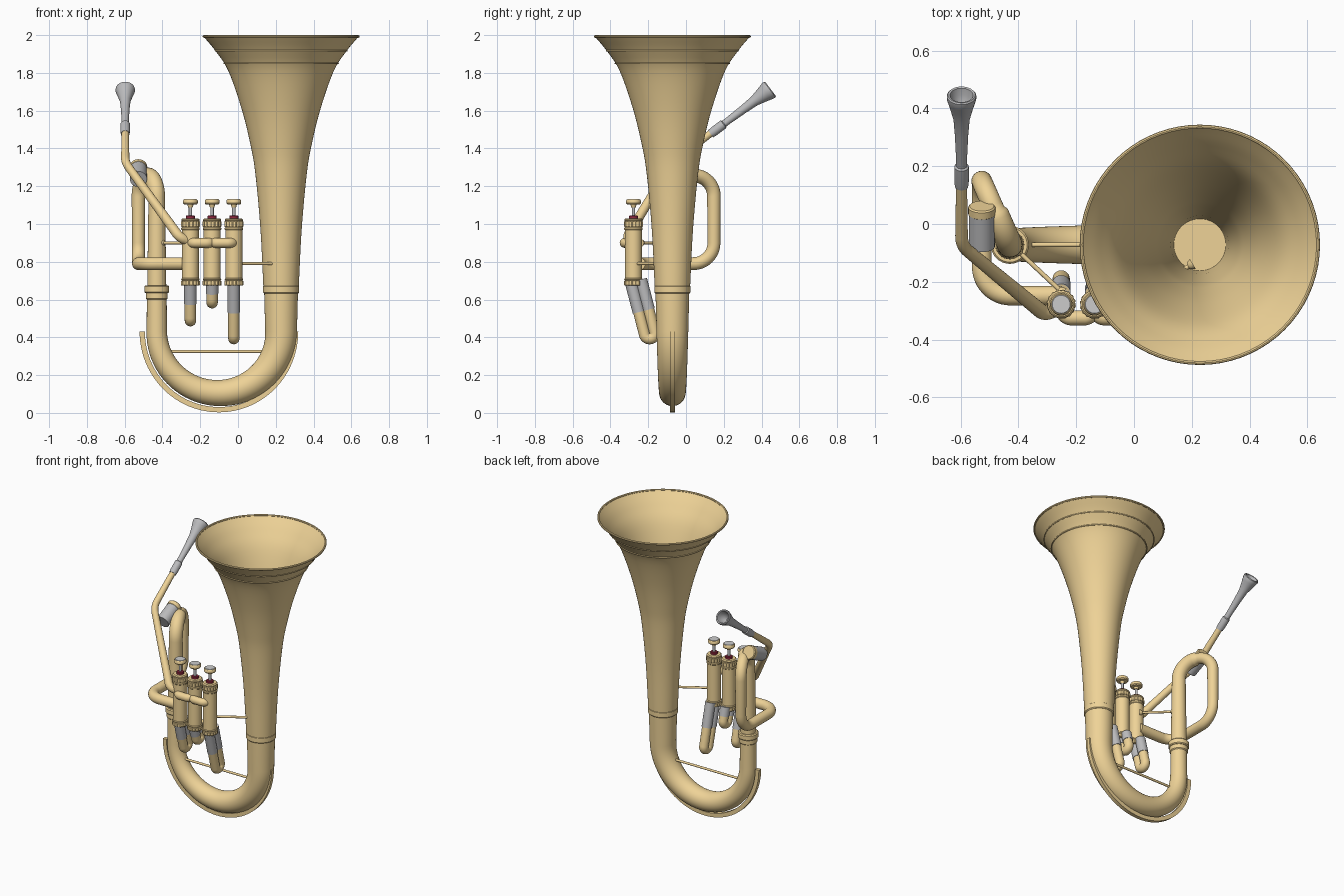
import bpy, bmesh, math
from mathutils import Vector as V

if "Cube" in bpy.data.objects:
    bpy.data.objects.remove(bpy.data.objects["Cube"])


def material(name, col):
    m = bpy.data.materials.new(name)
    m.diffuse_color = (*col, 1)
    m.use_nodes = True
    m.node_tree.nodes["Principled BSDF"].inputs["Base Color"].default_value = m.diffuse_color
    return m


BRASS = material("brass", (0.86, 0.65, 0.31))
SILVER = material("silver", (0.50, 0.50, 0.51))
PEARL = material("pearl", (0.75, 0.75, 0.73))
FELT = material("felt", (0.28, 0.02, 0.05))


def loft(name, rings, mat, cap=True, angle=35):
    """Skin a list of equal-sized closed rings."""
    bm = bmesh.new()
    vs = [[bm.verts.new(p) for p in r] for r in rings]
    n = len(vs[0])
    for a, b in zip(vs, vs[1:]):
        for i in range(n):
            j = (i + 1) % n
            bm.faces.new((a[i], a[j], b[j], b[i]))
    if cap:
        bm.faces.new(vs[0])
        bm.faces.new(vs[-1])
    bmesh.ops.recalc_face_normals(bm, faces=bm.faces)
    me = bpy.data.meshes.new(name)
    bm.to_mesh(me)
    bm.free()
    me.shade_smooth()
    me.set_sharp_from_angle(angle=math.radians(angle))
    me.materials.append(mat)
    ob = bpy.data.objects.new(name, me)
    bpy.context.collection.objects.link(ob)
    return ob


def lathe(name, prof, loc, mat, axis=(0, 0, 1), seg=32, cap=True, knurl=0):
    """Revolve (radius, height) points about an axis; knurl notches every other pair."""
    q = V((0, 0, 1)).rotation_difference(V(axis).normalized())
    rings = []
    for r, z in prof:
        ring = []
        for i in range(seg):
            t = 2 * math.pi * i / seg
            k = r - (knurl if i % 4 < 2 else 0)
            ring.append(V(loc) + q @ V((k * math.cos(t), k * math.sin(t), z)))
        rings.append(ring)
    return loft(name, rings, mat, cap)


def tube(name, pts, radii, mat, seg=24):
    """Round tube along points with one radius per point."""
    pts = [V(p) for p in pts]
    tan = []
    for i in range(len(pts)):
        a = (pts[i] - pts[i - 1]).normalized() if i else V()
        b = (pts[i + 1] - pts[i]).normalized() if i < len(pts) - 1 else V()
        tan.append((a + b).normalized())
    u = tan[0].orthogonal().normalized()
    rings = []
    for i, p in enumerate(pts):
        if i:
            u = tan[i - 1].rotation_difference(tan[i]) @ u
        w = tan[i].cross(u)
        rings.append([p + radii[i] * (u * math.cos(2 * math.pi * k / seg) + w * math.sin(2 * math.pi * k / seg))
                      for k in range(seg)])
    return loft(name, rings, mat, angle=50)


def bent_tube(name, pts, radii, bends, mat, steps=12):
    """Tube through corners rounded with true arcs."""
    pts = [V(p) for p in pts]
    out, rad = [pts[0]], [radii[0]]
    for i in range(1, len(pts) - 1):
        p = pts[i]
        a, b = (pts[i - 1] - p).normalized(), (pts[i + 1] - p).normalized()
        h, r = a.angle(b) / 2, bends[i - 1]
        c = p + (a + b).normalized() * r / math.sin(h)
        s = (p + a * r / math.tan(h) - c).normalized()
        e = (p + b * r / math.tan(h) - c).normalized()
        for k in range(steps + 1):
            out.append(c + s.slerp(e, k / steps) * r)
            rad.append(radii[i])
    return tube(name, out + [pts[-1]], rad + [radii[-1]], mat)


def smooth_profile(pts, n=5):
    """Catmull-Rom through profile points."""
    p = [V(q) for q in pts]
    p = [2 * p[0] - p[1]] + p + [2 * p[-1] - p[-2]]
    out = []
    for a, b, c, d in zip(p, p[1:], p[2:], p[3:]):
        for k in range(n):
            t = k / n
            out.append(0.5 * (2 * b + (c - a) * t + (2 * a - 5 * b + 4 * c - d) * t * t
                              + (3 * b - a - 3 * c + d) * t ** 3))
    return out + [p[-2]]


def band(name, x, y, z0, z1, r, mat=BRASS, bev=0.006, **kw):
    return lathe(name, [(r - bev, z0), (r, z0 + bev), (r, z1 - bev), (r - bev, z1)], (x, y, 0), mat, **kw)


# Bell: outer skin, inner skin, rolled rim and seam rings
BX, LX, CY = 0.228, -0.43, -0.072
outer = smooth_profile([(.0925, .64), (.109, .97), (.136, 1.265), (.162, 1.42), (.209, 1.61),
                        (.279, 1.81), (.348, 1.917), (.411, 1.993)])
inner = [(r - .004, z + .002) for r, z in reversed(outer)]
lathe("bell", [tuple(p) for p in outer] + inner, (BX, CY, 0), BRASS, seg=72, cap=False)


def ring(name, R, z, r):
    prof = [(R + r * math.cos(t * math.pi / 4), z + r * math.sin(t * math.pi / 4)) for t in range(9)]
    lathe(name, prof, (BX, CY, 0), BRASS, seg=72, cap=False)


ring("bell_rim", .409, 1.993, .007)
ring("bell_seam_upper", .348, 1.917, .004)
ring("bell_seam_lower", .302, 1.85, .004)

# Bottom bow, tapering from the bell to the small side
pts, rad = [(BX, CY, .66)], [.090]
for k in range(41):
    t = math.pi * k / 40
    pts.append((-.101 + .329 * math.cos(t), CY, .43 - .325 * math.sin(t)))
    rad.append(.084 - .030 * k / 40)
tube("bottom_bow", pts + [(LX, CY, .66)], rad + [.052], BRASS, 40)
band("bell_ferrule", BX, CY, .632, .676, .096, seg=48)
band("bow_ferrule", LX, CY, .635, .675, .066)
band("bow_ferrule_collar", LX, CY, .60, .64, .058)

# Guard strip along the outside of the bow
rings = []
for k in range(49):
    t = math.pi * k / 48
    rings.append([(-.101 + R * math.cos(t), CY + y, .43 - (R + .007) * math.sin(t))
                  for R, y in ((.392, -.013), (.420, -.013), (.420, .013), (.392, .013))])
loft("bow_guard", rings, BRASS)

# Main loop from the bow up, over, down and forward into the first valve
bent_tube("main_loop", [(LX, CY, .62), (LX, CY, 1.255), (-.527, .148, 1.255), (-.527, .148, .79),
                        (-.527, -.248, .79), (-.25, -.248, .79)],
          [.051, .044, .036, .034, .034, .034], [.118, .11, .11, .1], BRASS)

# Leadpipe and the silver socket that holds it against the loop
MX = -.597
bent_tube("leadpipe", [(MX, .14, 1.487), (MX, -.075, 1.325), (-.31, -.312, .93), (-.24, -.28, .90)],
          [.019, .022, .026, .027], [.12, .05], BRASS)
sock = V((0, -.13, -.06)).normalized()
lathe("leadpipe_socket", [(.045, 0), (.045, .125)], (-.527, .035, 1.29), SILVER, axis=sock)
lathe("socket_collar", [(.042, -.03), (.047, -.025), (.047, 0), (.042, .004)], (-.527, .035, 1.29), BRASS, axis=sock)

# Mouthpiece with hollow cup
lathe("mouthpiece", [(.023, 0), (.025, .02), (.025, .085), (.019, .09), (.019, .12), (.023, .22), (.028, .29),
                     (.040, .34), (.047, .365), (.051, .38), (.051, .392), (.047, .397), (.040, .395),
                     (.034, .37), (.022, .345), (.007, .33)],
      (MX, .130, 1.477), SILVER, axis=(0, .8, .6))

# Valves with caps, pistons and tilted U-shaped slides
VY = -.278
d, n = V((0, .25, -.968)), V((0, .968, .25))
valves = [(-.252, .585, .46), (-.137, .64, .555), (-.022, .54, .365)]
for i, (x, grey_z, end_z) in enumerate(valves, 1):
    nm = f"valve_{i}_"
    band(nm + "casing", x, VY, .68, 1.01, .045, bev=.003)
    band(nm + "top_cap", x, VY, .985, 1.015, .051, bev=.003, seg=64, knurl=.004)
    band(nm + "top_lip", x, VY, 1.012, 1.030, .048)
    band(nm + "top_ring", x, VY, .965, .985, .049)
    band(nm + "bottom_ring", x, VY, .70, .715, .049)
    band(nm + "bottom_cap", x, VY, .675, .70, .051, bev=.003, seg=64, knurl=.004)
    band(nm + "felt", x, VY, 1.025, 1.045, .024, FELT, .003)
    band(nm + "stem", x, VY, 1.03, 1.11, .009, SILVER, .001, seg=16)
    lathe(nm + "button", [(.012, 1.088), (.016, 1.102), (.034, 1.104), (.039, 1.110), (.039, 1.124), (.035, 1.130)],
          (x, VY, 0), BRASS)
    band(nm + "button_inlay", x, VY, 1.124, 1.133, .033, PEARL, .002)
    c = V((x, -.265, .70))
    a, b = c - n * .027, c + n * .027
    L = (.70 - end_z) / .968
    bent_tube(nm + "slide", [a, a + d * L - d * .03, b + d * L - d * .03, b], [.03] * 4, [.0265] * 2, BRASS)
    for side, p in (("front", a), ("back", b)):
        lathe(nm + "slide_sleeve_" + side, [(.033, 0), (.033, (.70 - grey_z) / .968)], p, SILVER, axis=d, seg=24)

# Front connecting tubes between neighbouring valves
for i, (x, _, _) in enumerate(valves[:2], 1):
    bent_tube(f"valve_connector_{i}", [(x, VY, .90), (x + .012, -.325, .90), (x + .103, -.325, .90), (x + .115, VY, .90)],
              [.026] * 4, [.03] * 2, BRASS)

# Thin braces with end flanges
for name, a, b in (("bow_brace", (-.39, CY, .325), (.16, CY, .325)),
                   ("loop_brace", (-.40, -.095, .90), (-.25, -.235, .90)),
                   ("bell_brace", (0, -.262, .79), (.20, -.14, .79))):
    tube(name, [a, b], [.008] * 2, BRASS, 12)
    for k, (p, q) in enumerate(((a, b), (b, a))):
        lathe(f"{name}_flange_{k}", [(.02, -.004), (.015, .008), (.008, .014)], p, BRASS, axis=V(q) - V(p), seg=16)
